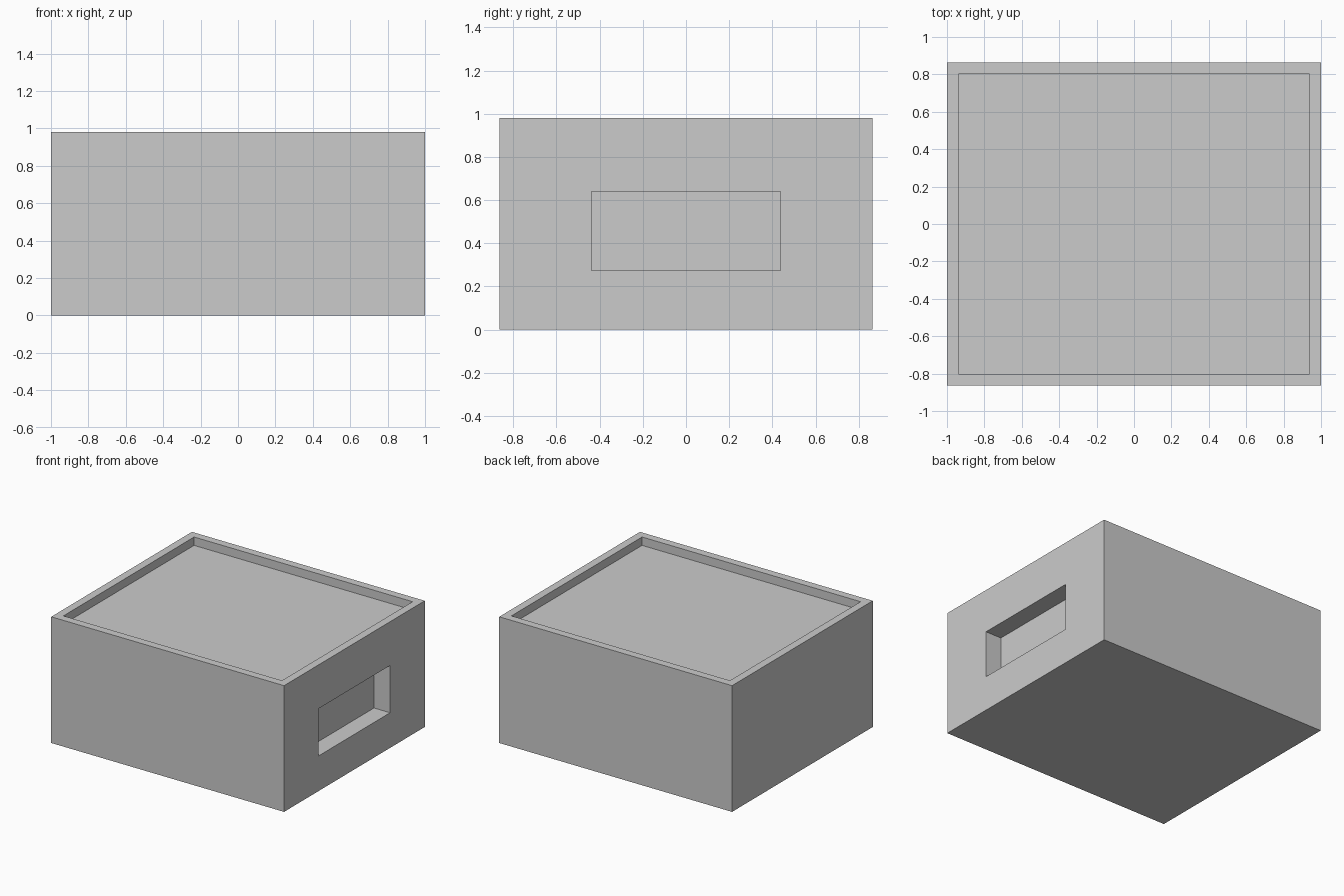
import bpy
import bmesh
from mathutils import Vector

cube = bpy.data.objects.get("Cube")
if cube:
    bpy.data.objects.remove(cube, do_unlink=True)

WIDTH, DEPTH, HEIGHT = 2.0, 1.726, 0.98
RIM, TRAY_DEPTH = 0.087, 0.065
SLOT_Y, SLOT_LOW, SLOT_HIGH, SLOT_DEPTH = 0.4375, 0.273, 0.64, 0.138

# Plain grey
grey = bpy.data.materials.new("plain_grey")
grey.use_nodes = True
colour = (0.6, 0.6, 0.6, 1)
grey.diffuse_color = colour
grey.node_tree.nodes["Principled BSDF"].inputs["Base Color"].default_value = colour


def face_towards(bm, direction):
    """Outermost face looking along a direction."""
    d = Vector(direction)
    facing = [f for f in bm.faces if f.normal.dot(d) > 0.9]
    return max(facing, key=lambda f: f.calc_center_median().dot(d))


def recess(bm, face, depth):
    """Sink a face straight inwards, leaving walls around it."""
    inward = -face.normal * depth
    inner = bmesh.ops.extrude_discrete_faces(bm, faces=[face])["faces"][0]
    bmesh.ops.translate(bm, verts=inner.verts, vec=inward)


# Box body
bm = bmesh.new()
bmesh.ops.create_cube(bm, size=1)
bmesh.ops.scale(bm, vec=(WIDTH, DEPTH, HEIGHT), verts=bm.verts)
bmesh.ops.translate(bm, vec=(0, 0, HEIGHT / 2), verts=bm.verts)
bm.normal_update()

# Shallow tray in the top
top = face_towards(bm, (0, 0, 1))
bmesh.ops.inset_individual(bm, faces=[top], thickness=RIM)
recess(bm, top, TRAY_DEPTH)
bm.normal_update()

# Rectangular hand slot in the +x side
side = face_towards(bm, (1, 0, 0))
bmesh.ops.inset_individual(bm, faces=[side], thickness=0.1)
for v in side.verts:
    v.co.y = SLOT_Y if v.co.y > 0 else -SLOT_Y
    v.co.z = SLOT_HIGH if v.co.z > HEIGHT / 2 else SLOT_LOW
bm.normal_update()
recess(bm, side, SLOT_DEPTH)

bmesh.ops.recalc_face_normals(bm, faces=bm.faces)
mesh = bpy.data.meshes.new("box_body")
bm.to_mesh(mesh)
bm.free()
mesh.materials.append(grey)
body = bpy.data.objects.new("box_body", mesh)
bpy.context.collection.objects.link(body)
